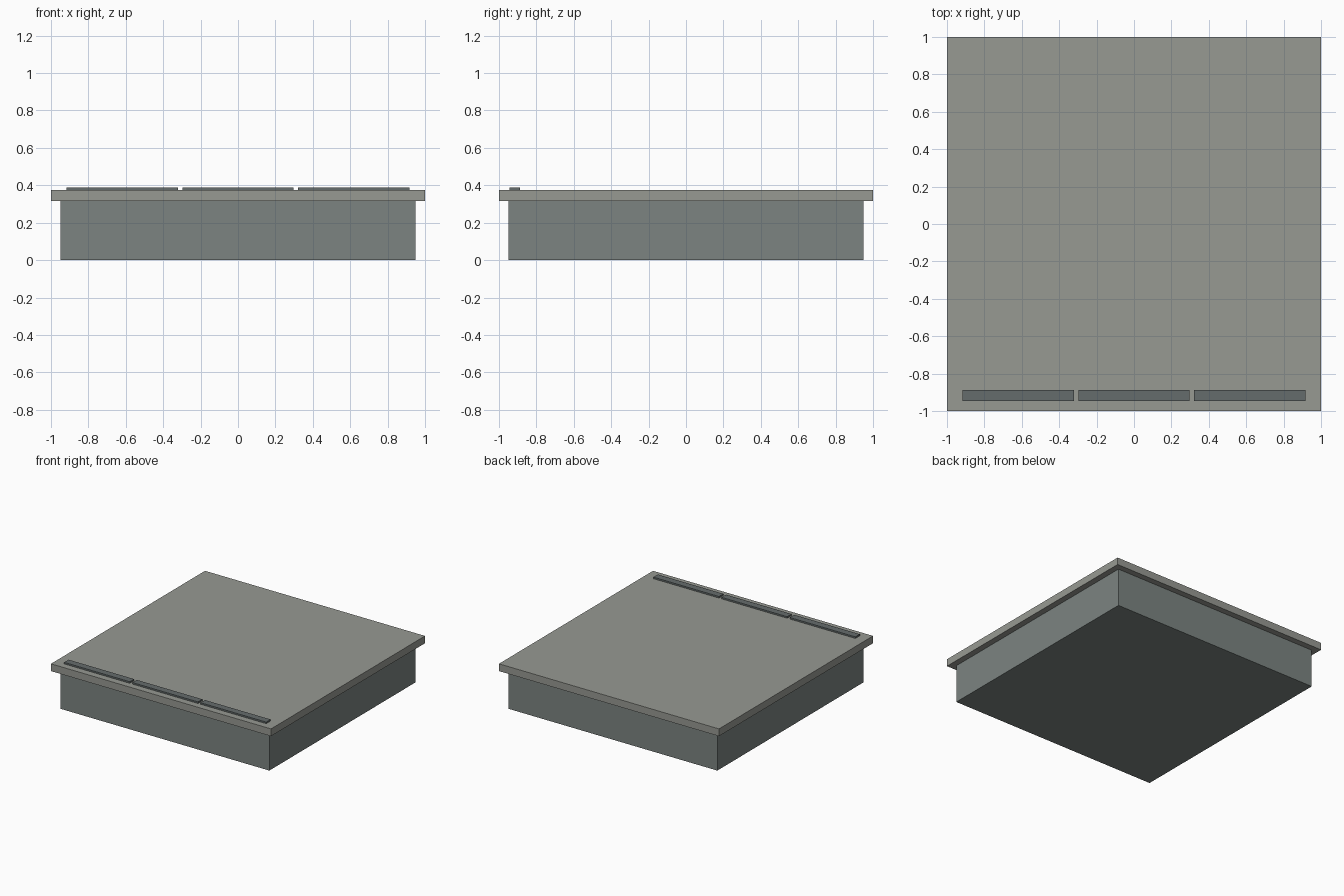
import bpy

if "Cube" in bpy.data.objects:
    bpy.data.objects.remove(bpy.data.objects["Cube"])


def material(name, rgb):
    m = bpy.data.materials.new(name)
    m.diffuse_color = (*rgb, 1)
    m.use_nodes = True
    m.node_tree.nodes["Principled BSDF"].inputs["Base Color"].default_value = m.diffuse_color
    return m


def box(name, lo, hi, mat):
    """Axis-aligned box between two corners."""
    centre = [(a + b) / 2 for a, b in zip(lo, hi)]
    bpy.ops.mesh.primitive_cube_add(size=1, location=centre)
    ob = bpy.context.object
    ob.name = name
    ob.scale = [b - a for a, b in zip(lo, hi)]
    bpy.ops.object.transform_apply(location=False, rotation=False, scale=True)
    ob.data.materials.append(mat)
    return ob


slab_mat = material("slab_grey", (0.31, 0.32, 0.29))
base_mat = material("base_grey", (0.20, 0.23, 0.22))
strip_mat = material("strip_grey", (0.13, 0.15, 0.15))

BASE_TOP, SLAB_TOP = 0.315, 0.375

# Recessed base block
box("base", (-0.95, -0.95, 0), (0.95, 0.95, BASE_TOP), base_mat)

# Overhanging top slab
box("top_slab", (-1, -1, BASE_TOP), (1, 1, SLAB_TOP), slab_mat)

# Three thin strips along the front edge
for i, x in enumerate((-0.62, 0, 0.62)):
    box(f"edge_strip_{i + 1}", (x - 0.298, -0.945, SLAB_TOP),
        (x + 0.298, -0.888, 0.388), strip_mat)
